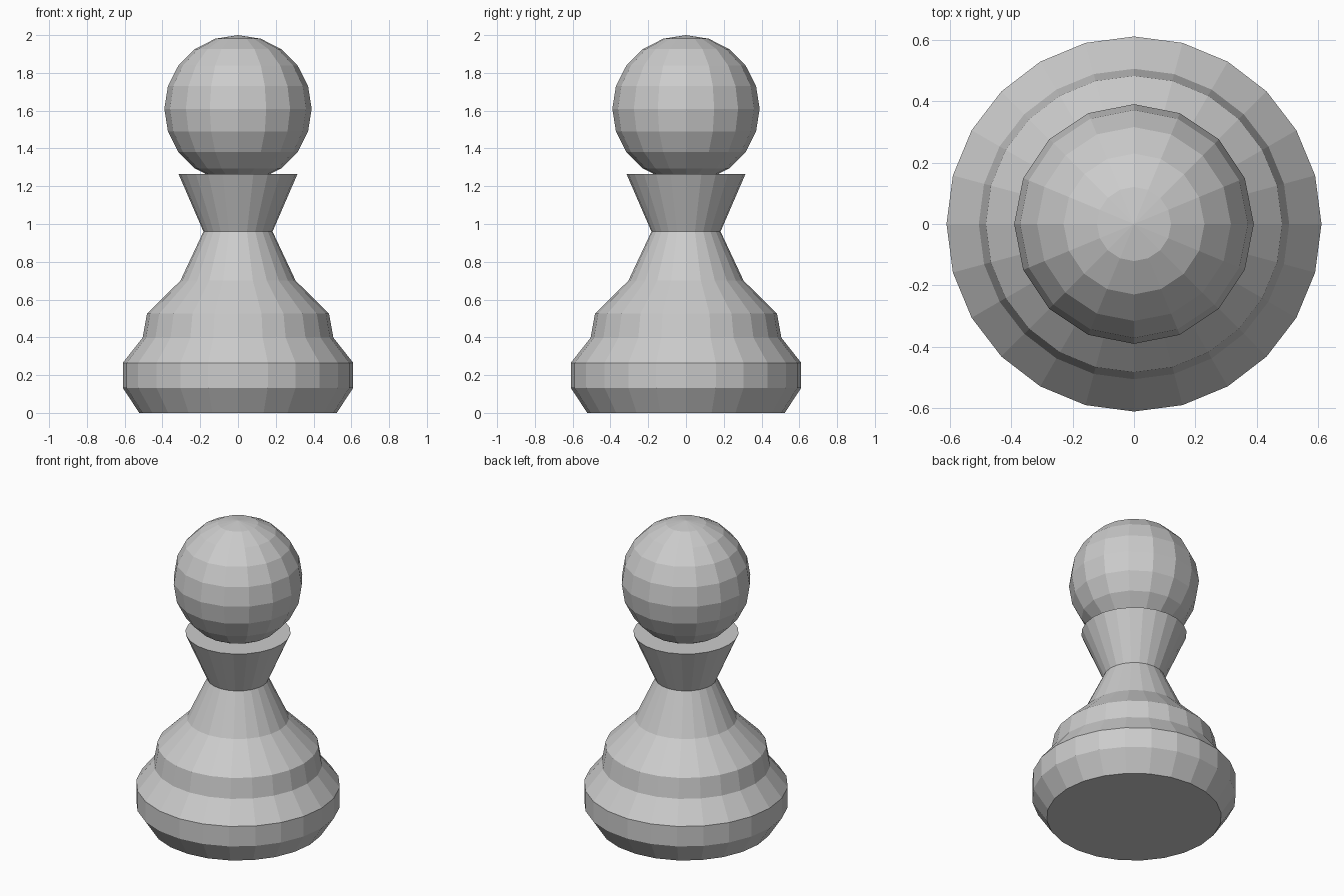
import bpy, bmesh
from math import cos, sin, tau

if "Cube" in bpy.data.objects:
    bpy.data.objects.remove(bpy.data.objects["Cube"])


def finish(bm, name):
    bmesh.ops.recalc_face_normals(bm, faces=bm.faces)
    mesh = bpy.data.meshes.new(name)
    bm.to_mesh(mesh)
    bm.free()
    obj = bpy.data.objects.new(name, mesh)
    bpy.context.collection.objects.link(obj)
    return obj


def lathe(name, profile, sides):
    bm = bmesh.new()
    rings = [[bm.verts.new((r * cos(tau * i / sides), r * sin(tau * i / sides), z))
              for i in range(sides)] for r, z in profile]
    for low, high in zip(rings, rings[1:]):
        for i in range(sides):
            j = (i + 1) % sides
            bm.faces.new((low[i], low[j], high[j], high[i]))
    bm.faces.new(rings[0][::-1])
    bm.faces.new(rings[-1])
    return finish(bm, name)


# Turned body: foot, stepped base, neck and flared collar (radius, height)
lathe("body", [(0.523, 0), (0.61, 0.133), (0.61, 0.265), (0.505, 0.398),
               (0.482, 0.525), (0.305, 0.70), (0.183, 0.96), (0.315, 1.265)], 24)

# Round head, resting slightly inside the collar
bm = bmesh.new()
bmesh.ops.create_uvsphere(bm, u_segments=16, v_segments=10, radius=0.39)
head = finish(bm, "head")
head.location.z = 1.61
